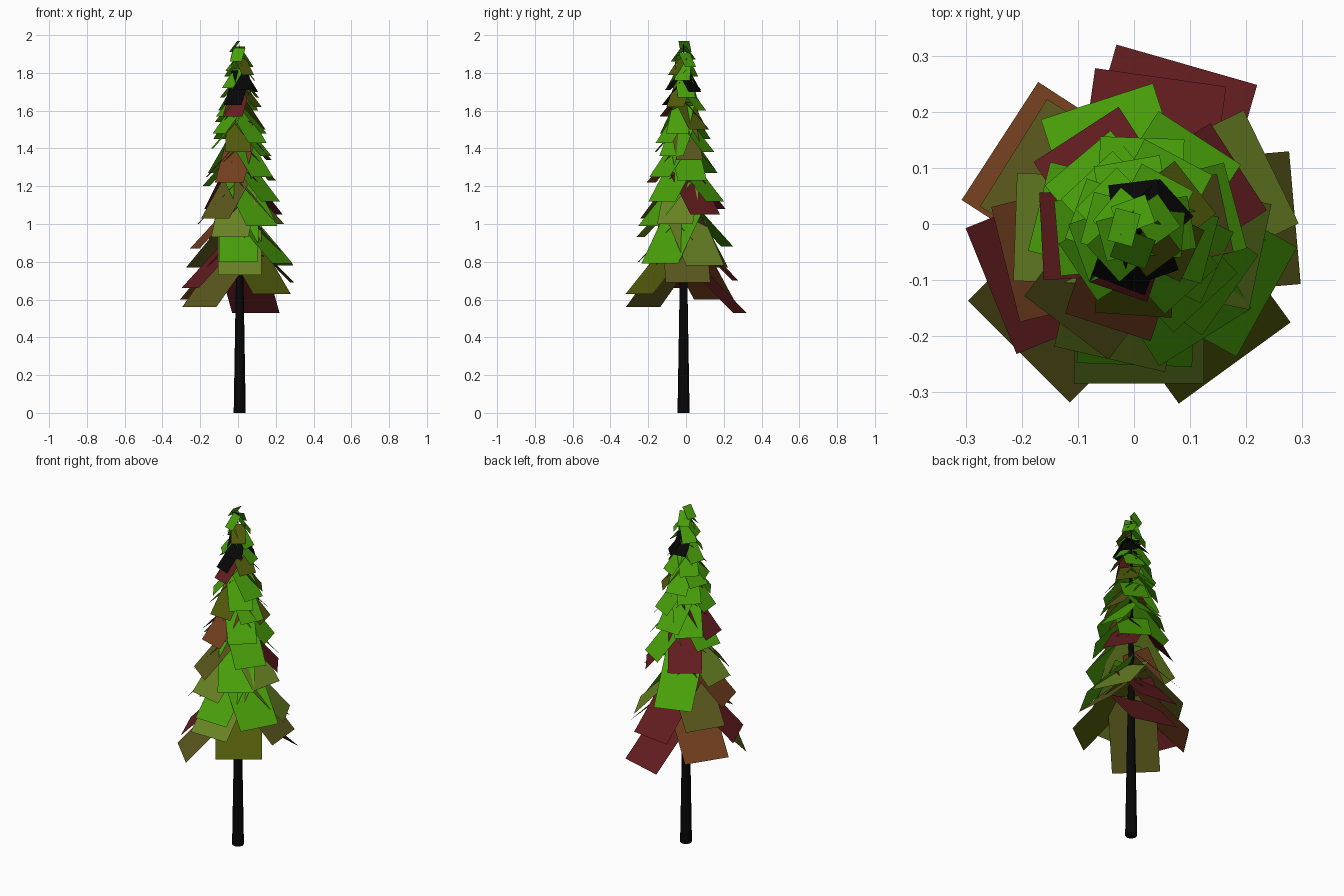
import bpy, bmesh, math
from mathutils import Matrix, Vector

cube = bpy.data.objects.get("Cube")
if cube:
    bpy.data.objects.remove(cube, do_unlink=True)

# The trunk stands slightly off the middle of the uneven crown
AXIS = Vector((0.009, -0.013, 0))


def make_material(name, rgb):
    mat = bpy.data.materials.new(name)
    mat.use_nodes = True
    colour = (*rgb, 1)
    mat.diffuse_color = colour
    shader = mat.node_tree.nodes["Principled BSDF"]
    shader.inputs["Base Color"].default_value = colour
    shader.inputs["Roughness"].default_value = 0.9
    return mat


def make_object(name, bm, mat):
    mesh = bpy.data.meshes.new(name)
    bm.to_mesh(mesh)
    bm.free()
    mesh.materials.append(mat)
    obj = bpy.data.objects.new(name, mesh)
    obj.location = AXIS
    bpy.context.collection.objects.link(obj)
    return obj


def add_bough(bm, angle, tip_height, inset=0):
    """One flat rectangular bough, sloping down and out from the trunk."""
    reach = 0.305 - 0.187 * (tip_height - 0.55) - inset
    half_width = 0.39 * reach + 0.01
    turn = Matrix.Rotation(math.radians(angle), 3, 'Z')
    # Boughs hang a little more steeply towards the top
    drop = reach * (0.9 + 0.15 * tip_height)
    inner = (0.005, tip_height + drop)
    outer = (reach, tip_height)
    corners = [(inner, -1), (outer, -1), (outer, 1), (inner, 1)]
    bm.faces.new([bm.verts.new(turn @ Vector((radius, side * half_width, height)))
                  for (radius, height), side in corners])


# Tapered trunk reaching up through the crown
black = make_material("black bark", (0.002, 0.002, 0.002))
bm = bmesh.new()
rings = []
for radius, height in [(0.032, 0), (0.021, 0.65), (0.012, 1.3), (0.002, 1.95)]:
    ring = bmesh.ops.create_circle(bm, segments=8, radius=radius, cap_ends=False,
                                   matrix=Matrix.Translation((0, 0, height)))
    rings.append(ring["verts"])
for lower, upper in zip(rings, rings[1:]):
    for i in range(len(lower)):
        j = (i + 1) % len(lower)
        bm.faces.new((lower[i], lower[j], upper[j], upper[i]))
bm.faces.new(list(reversed(rings[0])))
bm.faces.new(rings[-1])
trunk = make_object("trunk", bm, black)
trunk.select_set(True)
bpy.context.view_layer.objects.active = trunk
bpy.ops.object.shade_smooth_by_angle(angle=math.radians(50))

# Bough colours
red = make_material("dark red", (0.125, 0.012, 0.014))
brown = make_material("rust brown", (0.17, 0.05, 0.013))
light_olive = make_material("light olive", (0.14, 0.225, 0.017))
dark_olive = make_material("dark olive", (0.08, 0.1, 0.003))
drab_olive = make_material("drab olive", (0.102, 0.095, 0.012))
green = make_material("leaf green", (0.066, 0.35, 0.003))

# Boughs by colour: compass angle, height of the outer edge, optional inset
boughs = {
    "red_boughs": (red, [
        (74, .53), (202, .66), (82, .70), (33, 1.05), (123, 1.08),
        (183, 1.25), (251, 1.57)]),
    "brown_boughs": (brown, [
        (147, .60), (194, .87), (252, 1.22)]),
    "light_olive_boughs": (light_olive, [
        (270, .73), (26, .78), (178, 1.0), (257, .93), (348, 1.0)]),
    "dark_olive_boughs": (dark_olive, [
        (306, .63), (266, 1.38), (38, 1.5), (335, 1.62), (307, 1.79)]),
    "drab_olive_boughs": (drab_olive, [
        (225, .56), (5, .69), (148, .77), (233, 1.03), (12, 1.34)]),
    "black_boughs": (black, [
        (249, 1.63), (289, 1.71), (97, 1.71), (42, 1.7)]),
    "green_boughs": (green, [
        (331, .79), (268, .80, .02), (108, .88), (302, .99), (325, 1.12),
        (57, 1.12), (166, 1.2), (15, 1.23), (130, 1.27), (313, 1.25),
        (88, 1.29), (335, 1.36), (62, 1.38), (185, 1.4), (312, 1.43),
        (133, 1.45), (214, 1.48), (345, 1.48), (100, 1.5), (160, 1.54),
        (200, 1.57)]),
    "upper_green_boughs": (green, [
        (135, 1.6), (62, 1.6), (165, 1.67), (10, 1.67), (222, 1.72),
        (355, 1.76), (140, 1.78), (195, 1.81), (35, 1.83), (250, 1.86),
        (110, 1.87), (165, 1.91)]),
}
for name, (mat, places) in boughs.items():
    bm = bmesh.new()
    for place in places:
        add_bough(bm, *place)
    make_object(name, bm, mat)
